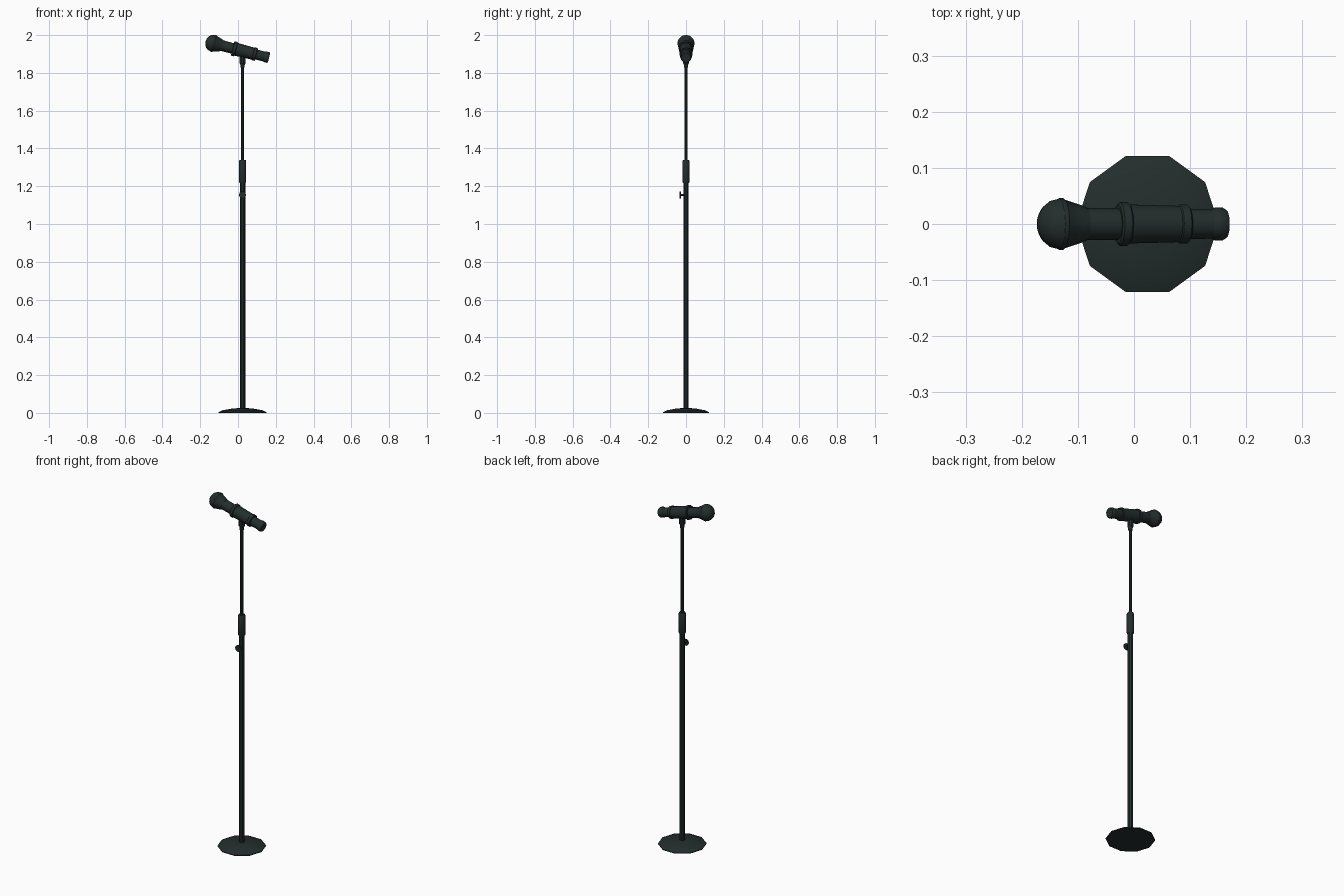
import bpy, bmesh, math
from mathutils import Matrix, Vector

if "Cube" in bpy.data.objects:
    bpy.data.objects.remove(bpy.data.objects["Cube"])

black = bpy.data.materials.new("matte black")
black.diffuse_color = (0.017, 0.027, 0.026, 1)
black.use_nodes = True
black.node_tree.nodes["Principled BSDF"].inputs["Base Color"].default_value = black.diffuse_color

CX = 0.024                 # stand axis
TILT = math.radians(14.5)  # microphone droop


def lathe(name, profile, sides, matrix, smooth=35):
    """Revolve (radius, height) points about local z; radius 0 makes a tip."""
    bm = bmesh.new()
    rings = []
    for r, h in profile:
        n = 1 if r == 0 else sides
        rings.append([bm.verts.new((r * math.cos(2 * math.pi * i / sides),
                                    r * math.sin(2 * math.pi * i / sides), h)) for i in range(n)])
    for a, b in zip(rings, rings[1:]):
        for i in range(sides):
            j = (i + 1) % sides
            quad = [a[i % len(a)], a[j % len(a)], b[j % len(b)], b[i % len(b)]]
            bm.faces.new(list(dict.fromkeys(quad)))
    for ring in (rings[0], rings[-1]):
        if len(ring) > 1:
            bm.faces.new(ring)
    bmesh.ops.recalc_face_normals(bm, faces=bm.faces)
    me = bpy.data.meshes.new(name)
    bm.to_mesh(me)
    bm.free()
    me.materials.append(black)
    ob = bpy.data.objects.new(name, me)
    bpy.context.collection.objects.link(ob)
    ob.matrix_world = matrix
    bpy.ops.object.select_all(action='DESELECT')
    bpy.context.view_layer.objects.active = ob
    ob.select_set(True)
    bpy.ops.object.shade_smooth_by_angle(angle=math.radians(smooth))
    return ob


stand = Matrix.Translation((CX, 0, 0))

# Domed ten-sided foot
lathe("base", [(0.127, 0), (0.127, 0.004), (0.105, 0.014), (0.06, 0.022), (0.018, 0.026)], 10, stand)
# Telescopic pole with grip sleeve
lathe("lower_pole", [(0.0145, 0.02), (0.0145, 1.23)], 10, stand)
lathe("grip_sleeve", [(0.016, 1.217), (0.0195, 1.223), (0.0195, 1.333), (0.016, 1.34)], 10, stand)
lathe("upper_pole", [(0.0085, 1.33), (0.0085, 1.84)], 10, stand)
# Height-lock screw on the front
screw = Matrix.Translation((CX, 0, 1.154)) @ Matrix.Rotation(math.pi / 2, 4, 'X')
lathe("lock_knob", [(0.005, 0.01), (0.005, 0.027), (0.019, 0.027), (0.019, 0.034)], 10, screw)
# Neck under the clip
lathe("clip_neck", [(0.011, 1.828), (0.012, 1.845), (0.016, 1.85), (0.016, 1.9)], 10, stand)

# Microphone: local z runs from the head to the tail
d = Vector((math.cos(TILT), 0, -math.sin(TILT)))
side = Vector((0, 1, 0))
rot = Matrix((side.cross(d), side, d)).transposed().to_4x4()
mic = Matrix.Translation((-0.130, 0, 1.956)) @ rot

dome = [(0.0445 * math.sin(a), -0.006 - 0.037 * math.cos(a))
        for a in (math.pi / 2 * i / 4 for i in range(5))]
dome[0] = (0, dome[0][1])
lathe("mic_head", dome + [(0.046, -0.004), (0.046, 0.004), (0.043, 0.008),
                          (0.034, 0.036), (0.030, 0.047)], 12, mic)
lathe("mic_handle", [(0.029, 0.04), (0.026, 0.29)], 12, mic)
lathe("mic_tail_cap", [(0.026, 0.276), (0.029, 0.283), (0.029, 0.298), (0.025, 0.304)], 12, mic)
# Clip body with its two collars
lathe("mic_clip", [(0.035, 0.115), (0.032, 0.23)], 12, mic)
for name, t, r in (("front_collar", 0.115, 0.039), ("rear_collar", 0.225, 0.035)):
    lathe(name, [(r - 0.004, t - 0.010), (r, t - 0.007), (r, t + 0.007), (r - 0.004, t + 0.010)], 12, mic)
